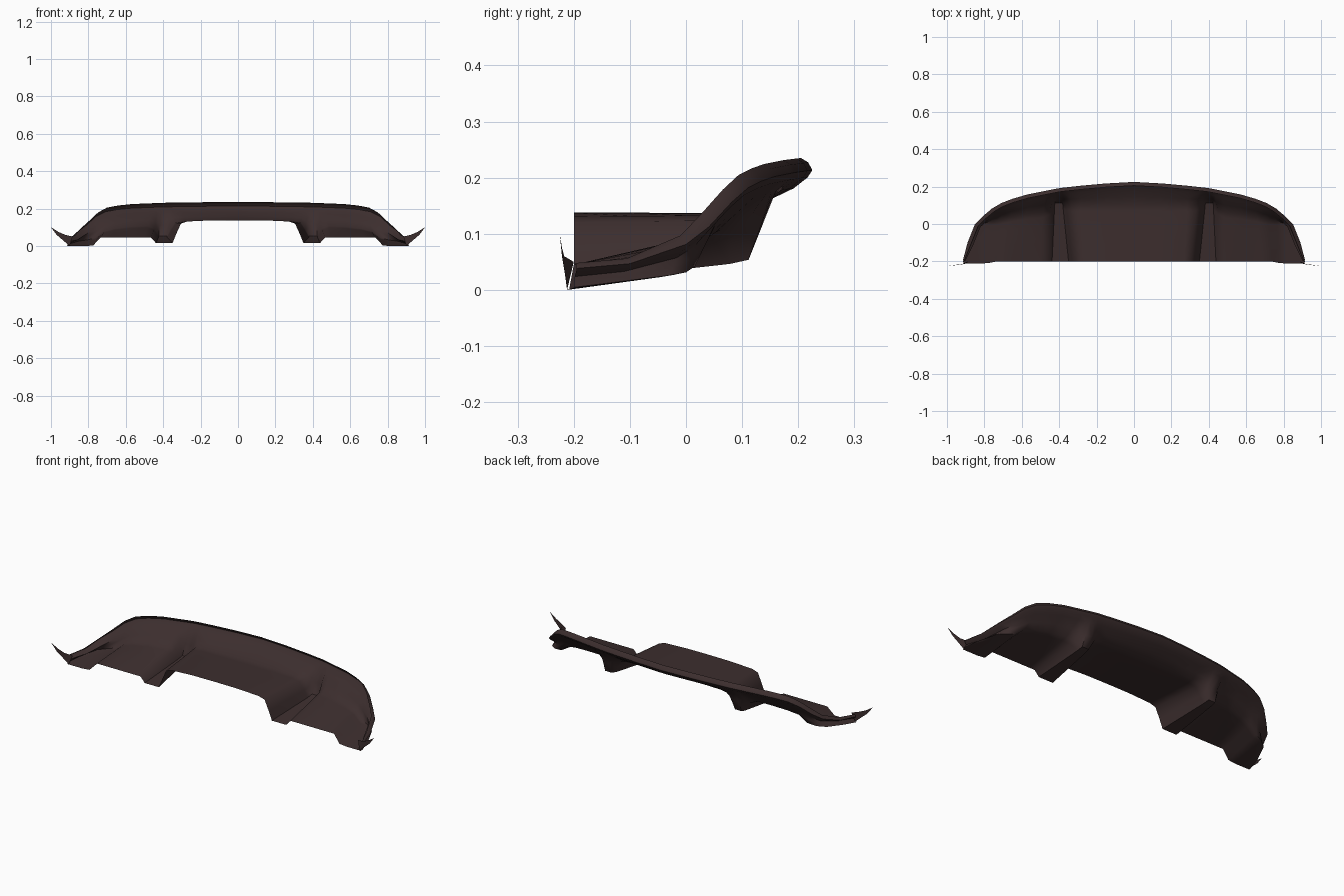
import bpy, bmesh, math
from mathutils import Vector

if "Cube" in bpy.data.objects:
    bpy.data.objects.remove(bpy.data.objects["Cube"])

mat = bpy.data.materials.new("dark_plastic")
mat.diffuse_color = (0.045, 0.027, 0.027, 1)
mat.use_nodes = True
mat.node_tree.nodes["Principled BSDF"].inputs["Base Color"].default_value = mat.diffuse_color


def half_sheet(name, columns):
    """Sheet from point columns on the +x half, mirrored to -x."""
    bm = bmesh.new()
    grid = [[bm.verts.new(p) for p in col] for col in columns]
    for a, b in zip(grid, grid[1:]):
        for r in range(len(a) - 1):
            bm.faces.new((a[r], a[r + 1], b[r + 1], b[r]))
    bmesh.ops.remove_doubles(bm, verts=bm.verts, dist=0.0005)
    me = bpy.data.meshes.new(name)
    bm.to_mesh(me)
    bm.free()
    ob = bpy.data.objects.new(name, me)
    bpy.context.collection.objects.link(ob)
    me.materials.append(mat)
    m = ob.modifiers.new("mirror", 'MIRROR')
    m.use_clip = True
    bpy.ops.object.select_all(action='DESELECT')
    ob.select_set(True)
    bpy.context.view_layer.objects.active = ob
    bpy.ops.object.shade_smooth_by_angle(angle=math.radians(50))
    return ob


# Outer rim seen from above, with the height of its top edge
RIM = [(0, .225, .235), (.2, .214, .234), (.4, .192, .231), (.6, .152, .223),
       (.7, .117, .209), (.75, .09, .188), (.8, .05, .143), (.85, 0, .097),
       (.89, -.1, .056), (.915, -.195, .048)]


def rim(x):
    for a, b in zip(RIM, RIM[1:]):
        if x <= b[0]:
            return Vector(a).lerp(Vector(b), (x - a[0]) / (b[0] - a[0]))
    return Vector(RIM[-1])


def inward(x):
    d = rim(min(x + .02, .915)) - rim(max(x - .02, -0.0))
    return Vector((d.y, -d.x, 0)).normalized()


# Stations: front x, front y, front z, knee y, knee z, rim x
STATIONS = [
    (0, -.2, .138, .10, .137, 0),            # centre tunnel
    (.14, -.2, .137, .10, .136, .15),
    (.27, -.2, .131, .10, .133, .29),
    (.305, -.2, .12, .10, .125, .345),
    (.33, -.2, .065, .105, .085, .37),       # hollow fin
    (.35, -.2, .015, .11, .05, .39),
    (.438, -.2, .015, .11, .05, .42),
    (.465, -.2, .045, .08, .09, .44),
    (.50, -.2, .045, .06, .105, .48),        # side panel
    (.60, -.2, .045, .05, .10, .57),
    (.68, -.2, .045, .035, .09, .65),
    (.735, -.2, .045, .02, .075, .71),
    (.775, -.208, .002, .015, .04, .76),     # outer foot
    (.82, -.212, 0, 0, .03, .81),
    (.865, -.212, 0, -.03, .025, .85),
    (.90, -.212, 0, -.12, .014, .89),
    (.91, -.213, 0, -.20, .004, .915),
]


def column(xf, yf, zf, yk, zk, xr):
    r, n = rim(xr), inward(xr)
    if xr < .01:
        n = Vector((0, -1, 0))
    f = (yk - yf) / (r.y - yf)
    front = Vector((xf, yf, zf))
    knee = Vector((xf + (xr - xf) * f, yk, zk))
    h = min(1, (r.z - zk) / .1)
    s = .4 if xr > .9 else 1
    # rolled lip: underside, nose and top edge
    under = r + n * .033 * s - Vector((0, 0, .055 * h))
    nose_a = r + n * .008 * s - Vector((0, 0, .035 * h))
    nose_b = r - Vector((0, 0, .022 * h))
    nose_c = r + n * .007 * s - Vector((0, 0, .008 * h))
    top = r + n * .02 * s
    pts = [front.lerp(knee, t) for t in (0, .35, .7, .9)]
    wall = knee.lerp(under, .5)
    pts += [knee.lerp(wall, .06), wall, under, nose_a, nose_b, nose_c, top]
    for p in pts:
        if xf == 0:
            p.x = 0
    return pts


half_sheet("diffuser_panel", [column(*s) for s in STATIONS])

# Thin upturned flaps at the outer front corners
low = [(.90, -.212, 0), (.935, -.216, .03), (.97, -.221, .06), (1, -.225, .10)]
high = [(.885, -.2, .05), (.925, -.217, .06), (.96, -.221, .075), (.999, -.225, .10)]
half_sheet("corner_flap", [[a, b] for a, b in zip(low, high)])
